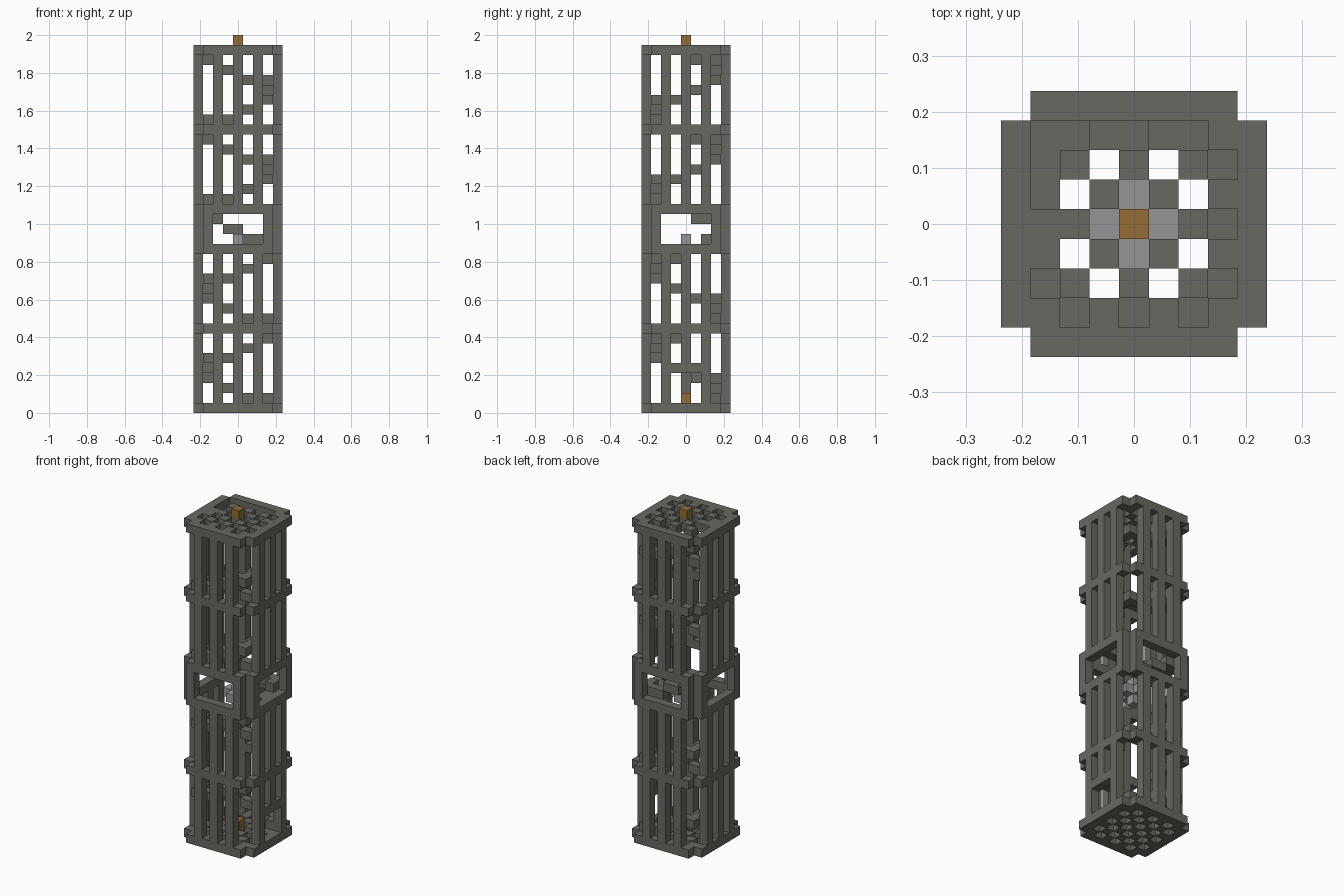
import bpy
import bmesh

U = 2 / 38                      # edge of one block
RINGS = (0, 8, 16, 20, 28, 36)  # layers carrying a hoop
TOP = 36

cube = bpy.data.objects.get("Cube")
if cube:
    bpy.data.objects.remove(cube, do_unlink=True)


def material(name, rgb):
    m = bpy.data.materials.new(name)
    m.use_nodes = True
    m.diffuse_color = (*rgb, 1)
    bsdf = m.node_tree.nodes["Principled BSDF"]
    bsdf.inputs["Base Color"].default_value = (*rgb, 1)
    bsdf.inputs["Roughness"].default_value = 0.9
    return m


stone = material("dark stone", (0.14, 0.14, 0.12))
amber = material("amber", (0.30, 0.15, 0.04))
pale = material("pale grey", (0.30, 0.30, 0.31))


def build(name, boxes, mat):
    """Make one object from boxes given as inclusive block ranges (low, high)."""
    bm = bmesh.new()
    for low, high in boxes:
        verts = bmesh.ops.create_cube(bm, size=1)["verts"]
        for v in verts:
            for i in range(3):
                edge = high[i] + 0.5 if v.co[i] > 0 else low[i] - 0.5
                v.co[i] = edge * U
            v.co.z += U / 2
    mesh = bpy.data.meshes.new(name)
    bm.to_mesh(mesh)
    bm.free()
    mesh.materials.append(mat)
    obj = bpy.data.objects.new(name, mesh)
    bpy.context.collection.objects.link(obj)
    return obj


def turn(box, quarters):
    """Turn a box about the tower axis by quarter turns."""
    (x0, y0, z0), (x1, y1, z1) = box
    for _ in range(quarters):
        x0, x1, y0, y1 = -y1, -y0, x0, x1
    return (x0, y0, z0), (x1, y1, z1)


def column(x, low, high):
    return (x, -4, low), (x, -4, high)


# Four walls: hoops, window posts and upright bars
for q, side in enumerate(("front", "left", "back", "right")):
    hoops = [((-3, -4, k), (3, -4, k)) for k in RINGS]
    posts = [column(x, 17, 19) for x in (-3, 3)]
    bars = []
    for low, high in zip(RINGS, RINGS[1:]):
        if low == 16:
            continue
        for x in (-2, 0, 2):
            # The doorway cuts the middle bar of one wall
            door = side == "left" and low == 0 and x == 0
            bars.append(column(x, 4 if door else low + 1, high - 1))
    if side == "left":
        build("door_lintel", [turn(((-1, -4, 4), (1, -4, 4)), q)], stone)
    build(side + "_hoops", [turn(b, q) for b in hoops], stone)
    build(side + "_window_posts", [turn(b, q) for b in posts], stone)
    build(side + "_bars", [turn(b, q) for b in bars], stone)


# Inner walkway cells, anticlockwise from the front right corner
def path_cell(s):
    side, i = divmod(s % 24, 6)
    return turn(((i - 3, -3, 0), (i - 3, -3, 0)), side)[0][:2]


# Spiral stair: corner landings of four blocks, then a step of two
steps = []
first, last = -13, 94
for s in range(first, last + 1):
    corner, t = divmod(s + 1, 6)
    level = 5 + 2 * corner + (1 if t > 3 else 0)
    if 1 <= level <= TOP:
        x, y = path_cell(s)
        steps.append(((x, y, level), (x, y, level)))
build("spiral_stair", steps, stone)

# Chequered floor and roof, the roof open where the stair comes out
stair_exit = {path_cell(s) for s in range(13, 21)}
for name, k in (("floor_lattice", 0), ("roof_lattice", TOP)):
    cells = [(x, y) for x in range(-3, 4) for y in range(-3, 4)
             if (x + y) % 2 == 0 and not (k == TOP and (x, y) in stair_exit)]
    build(name, [((x, y, k), (x, y, k)) for x, y in cells], stone)

# Amber blocks inside the base and on the roof
build("base_lamp", [((0, 0, 1), (0, 0, 1))], amber)
build("roof_lamp", [((0, 0, 37), (0, 0, 37))], amber)

# Pale core hanging behind the windows
build("core", [((0, 0, 15), (0, 0, 17)),
               ((-1, 0, 16), (1, 0, 16)),
               ((0, -1, 16), (0, 1, 16))], pale)
